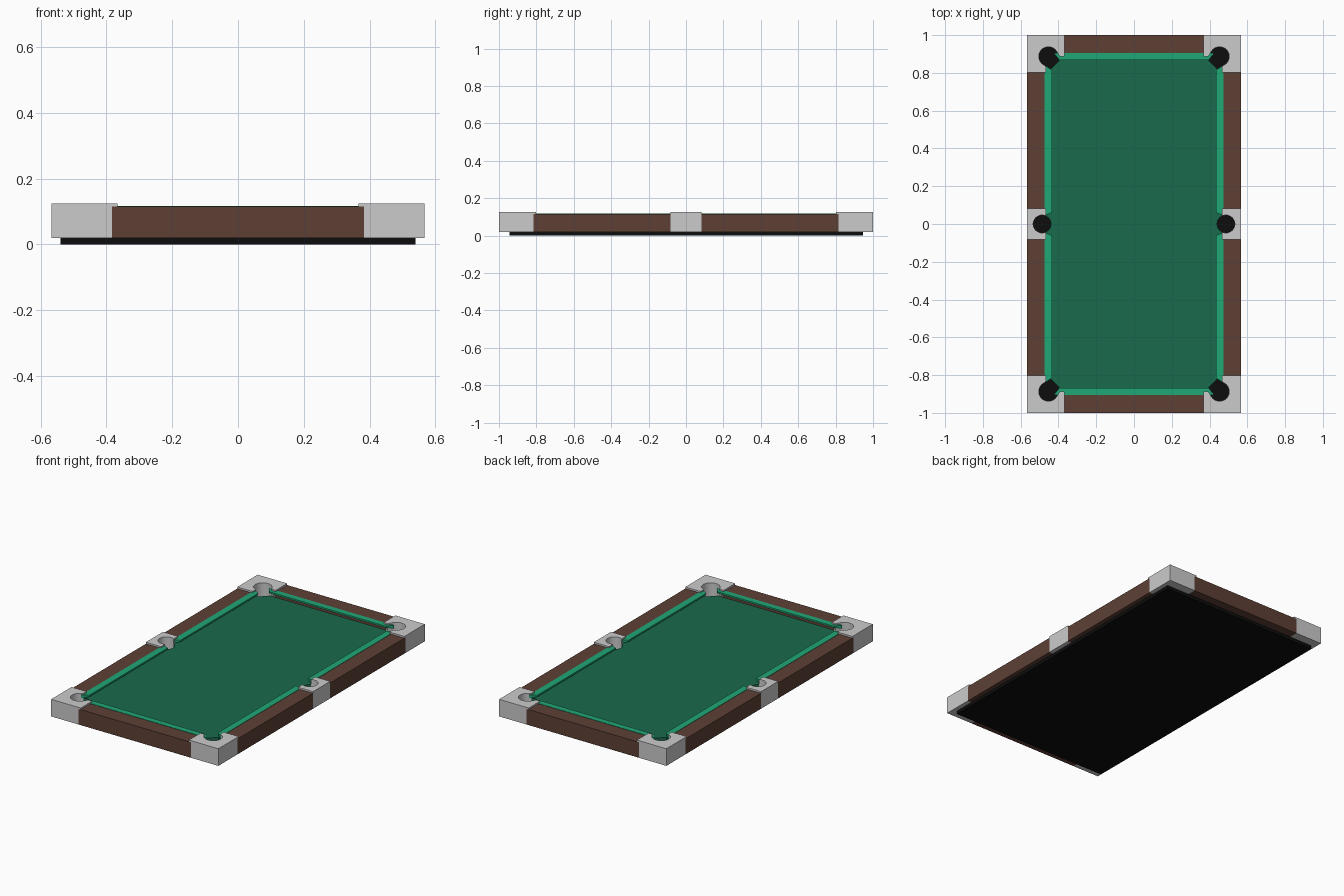
import bpy, bmesh, math

if "Cube" in bpy.data.objects:
    bpy.data.objects.remove(bpy.data.objects["Cube"])

BASE_Z, RAIL_Z, CAP_Z, BED_Z = 0.02, 0.115, 0.125, 0.093


def material(name, rgb):
    m = bpy.data.materials.new(name)
    m.diffuse_color = (*rgb, 1)
    m.use_nodes = True
    m.node_tree.nodes["Principled BSDF"].inputs["Base Color"].default_value = m.diffuse_color
    return m


WOOD = material("brown_wood", (0.109, 0.051, 0.036))
CLOTH = material("green_cloth", (0.010, 0.144, 0.072))
CUSHION = material("cushion_green", (0.014, 0.392, 0.181))
BLACK = material("black_base", (0.004, 0.004, 0.004))


def finish(name, bm, mat=None):
    bmesh.ops.recalc_face_normals(bm, faces=bm.faces[:])
    me = bpy.data.meshes.new(name)
    bm.to_mesh(me)
    bm.free()
    ob = bpy.data.objects.new(name, me)
    bpy.context.collection.objects.link(ob)
    if mat:
        me.materials.append(mat)
    return ob


def prism(name, outline, z0, z1, mat=None):
    bm = bmesh.new()
    face = bm.faces.new([bm.verts.new((x, y, z0)) for x, y in outline])
    ext = bmesh.ops.extrude_face_region(bm, geom=[face])["geom"]
    bmesh.ops.translate(bm, vec=(0, 0, z1 - z0),
                        verts=[g for g in ext if isinstance(g, bmesh.types.BMVert)])
    return finish(name, bm, mat)


def box(name, x0, x1, y0, y1, z0, z1, mat=None):
    return prism(name, [(x0, y0), (x1, y0), (x1, y1), (x0, y1)], z0, z1, mat)


def hull(name, points, mat=None):
    bm = bmesh.new()
    for p in points:
        bm.verts.new(p)
    bmesh.ops.convex_hull(bm, input=bm.verts[:])
    bmesh.ops.dissolve_limit(bm, angle_limit=0.01, verts=bm.verts[:], edges=bm.edges[:])
    return finish(name, bm, mat)


def pocket_cutter(cx, cy, r, mouth=()):
    ring = [(cx + r * math.cos(i * math.tau / 32), cy + r * math.sin(i * math.tau / 32))
            for i in range(32)]
    ob = hull("pocket_cutter", [(x, y, z) for x, y in ring + list(mouth) for z in (0.01, 0.2)])
    ob.hide_render = True
    return ob


def cut(ob, cutters):
    bpy.context.view_layer.objects.active = ob
    for c in cutters:
        mod = ob.modifiers.new("pocket", 'BOOLEAN')
        mod.operation, mod.solver, mod.object = 'DIFFERENCE', 'EXACT', c
        bpy.ops.object.modifier_apply(modifier=mod.name)


# Base slab and playing bed
box("base_slab", -0.54, 0.54, -0.945, 0.945, 0, BASE_Z, BLACK)
bed = box("playing_bed", -0.465, 0.465, -0.87, 0.87, BASE_Z, BED_Z, CLOTH)
cutters = []

# Corner blocks with overhanging caps
for sx in (-1, 1):
    for sy in (-1, 1):
        c = pocket_cutter(sx * 0.453, sy * 0.887, 0.051,
                          [(sx * 0.386, sy * 0.876), (sx * 0.442, sy * 0.82)])
        cutters.append(c)
        for name, ex, ey, z0, z1 in (("corner_block", 0.383, 0.815, BASE_Z, RAIL_Z),
                                     ("corner_cap", 0.367, 0.803, RAIL_Z, CAP_Z)):
            shape = [(0.567, 1), (ex, 1), (ex, 0.888), (0.465, 0.888), (0.465, ey), (0.567, ey)]
            cut(prism(name, [(sx * x, sy * y) for x, y in shape], z0, z1), [c])

# Side pocket blocks
for s in (-1, 1):
    c = pocket_cutter(s * 0.487, 0, 0.047)
    cutters.append(c)
    cut(box("side_pocket_block", s * 0.465, s * 0.567, -0.083, 0.083, BASE_Z, CAP_Z), [c])

cut(bed, cutters)

# Wooden rails
for s in (-1, 1):
    box("end_rail", -0.383, 0.383, s * 0.905, s, BASE_Z, RAIL_Z, WOOD)
    for t in (-1, 1):
        box("side_rail", s * 0.475, s * 0.567, t * 0.083, t * 0.815, BASE_Z, RAIL_Z, WOOD)

# Cushions: flat top, short nose, undercut, mitred ends


def profile(nose, back):
    return [(back, 0.117, 1), (nose, 0.117, 0), (nose, 0.107, 0), (back, 0.095, 1)]


for s in (-1, 1):
    hull("end_cushion", [(e * (0.395, 0.425)[k], s * d, z)
                         for d, z, k in profile(0.868, 0.905) for e in (-1, 1)], CUSHION)
    for t in (-1, 1):
        hull("side_cushion", [(s * d, t * y[k], z) for d, z, k in profile(0.434, 0.475)
                              for y in ((0.06, 0.046), (0.815, 0.842))], CUSHION)

# Remove helpers and smooth the round pocket walls
for c in cutters:
    bpy.data.objects.remove(c)
bpy.ops.object.select_all(action='SELECT')
bpy.context.view_layer.objects.active = bed
bpy.ops.object.shade_smooth_by_angle(angle=math.radians(25))
